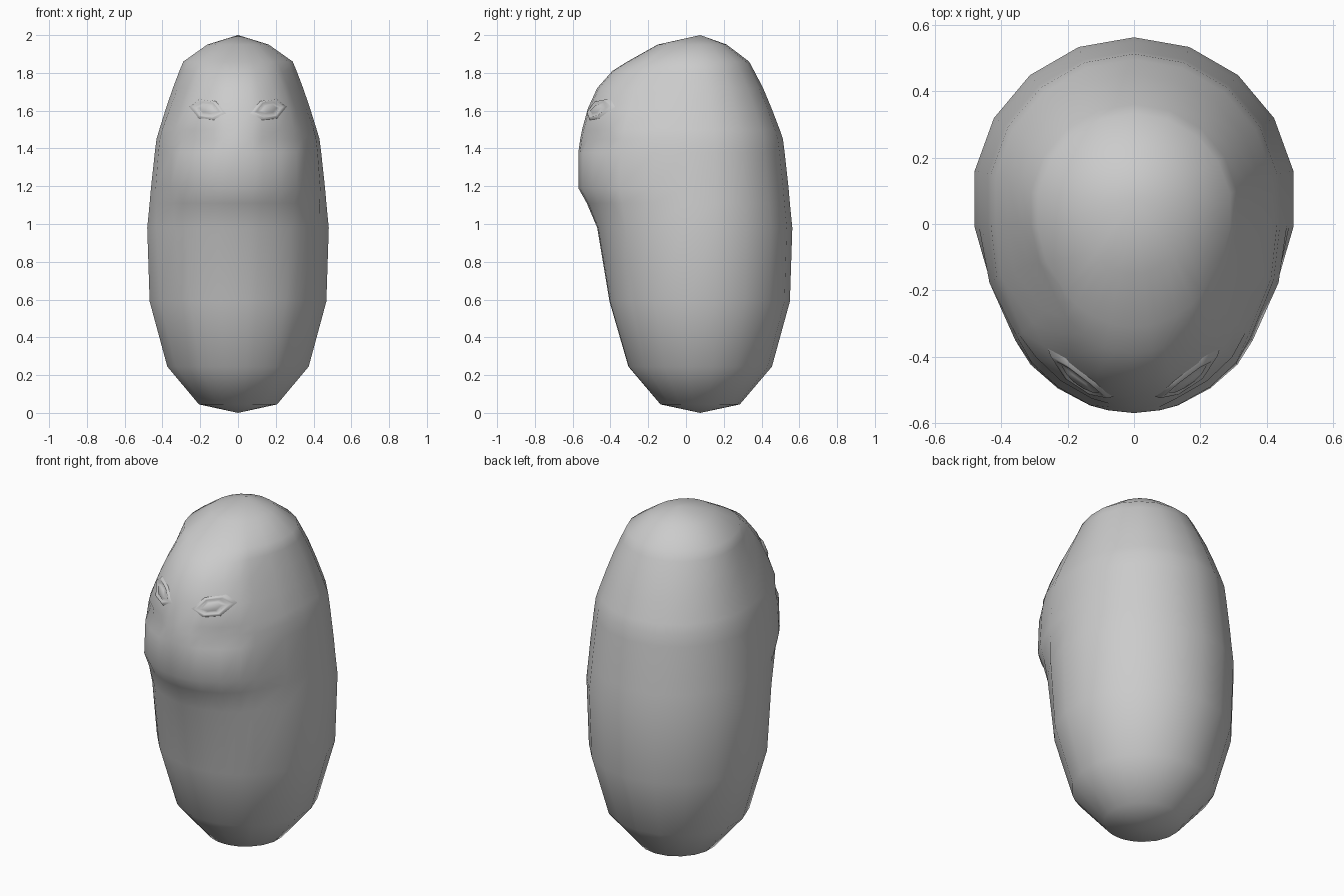
import bpy, bmesh, math
from mathutils import Vector
from mathutils.bvhtree import BVHTree

if "Cube" in bpy.data.objects:
    bpy.data.objects.remove(bpy.data.objects["Cube"], do_unlink=True)

grey = bpy.data.materials.new("plain_grey")
grey.use_nodes = True
COLOUR = (0.6, 0.6, 0.6, 1)
grey.diffuse_color = COLOUR
grey.node_tree.nodes["Principled BSDF"].inputs["Base Color"].default_value = COLOUR


def finish(name, bm):
    bmesh.ops.recalc_face_normals(bm, faces=bm.faces)
    mesh = bpy.data.meshes.new(name)
    bm.to_mesh(mesh)
    mesh.materials.append(grey)
    mesh.polygons.foreach_set("use_smooth", [True] * len(mesh.polygons))
    ob = bpy.data.objects.new(name, mesh)
    bpy.context.collection.objects.link(ob)
    return ob


def bridge(bm, a, b):
    n = len(a)
    for i in range(n):
        bm.faces.new((a[i], a[(i + 1) % n], b[(i + 1) % n], b[i]))


# Body rings: height, radius, centre y, front y, narrowness of the face bulge
RINGS = [
    (0.045, 0.21, 0.075, -0.135, 1), (0.245, 0.38, 0.075, -0.305, 1),
    (0.59, 0.475, 0.075, -0.405, 1), (0.98, 0.488, 0.075, -0.47, 1),
    (1.11, 0.475, 0.075, -0.525, 1), (1.19, 0.468, 0.075, -0.57, 1),
    (1.38, 0.447, 0.075, -0.57, 1), (1.45, 0.438, 0.075, -0.56, 1),
    (1.5, 0.423, 0.073, -0.55, 1), (1.61, 0.388, 0.066, -0.52, 1.2),
    (1.72, 0.35, 0.058, -0.47, 1.4), (1.81, 0.315, 0.046, -0.39, 1.4),
    (1.86, 0.294, 0.04, -0.31, 1), (1.95, 0.165, 0.05, -0.15, 1),
]
# Columns on one side, angle from the front: share of the face bulge
HALF = {0: 1, 7: 0.98, 12: 0.95, 22: 0.83, 32: 0.68, 40: 0.5, 60: 0.2,
        80: 0, 100: 0, 120: 0, 140: 0, 160: 0, 180: 0}
columns = list(HALF) + [-a for a in reversed(HALF) if 0 < a < 180]

bm = bmesh.new()
loops = []
for z, r, cy, front, narrow in RINGS:
    extra = (cy - r) - front
    loop = []
    for a in columns:
        rad = r + extra * HALF[abs(a)] ** narrow
        if z == 1.45 and 12 <= abs(a) <= 32:      # hollow beside the nose
            rad -= 0.018
        t = math.radians(a)
        loop.append(bm.verts.new((rad * math.sin(t), cy - rad * math.cos(t), z)))
    loops.append(loop)
for a, b in zip(loops, loops[1:]):
    bridge(bm, a, b)
for loop, z in ((loops[0], 0), (loops[-1], 2)):
    pole = bm.verts.new((0, 0.075, z))
    for i in range(len(loop)):
        bm.faces.new((loop[i], loop[(i + 1) % len(loop)], pole))
bmesh.ops.recalc_face_normals(bm, faces=bm.faces)
surface = BVHTree.FromBMesh(bm)
finish("body", bm)

# Eyes: almond hexagons laid on the face, rim raised, groove, then eyeball
ALMOND = [(-0.1, -0.02), (-0.035, -0.055), (0.05, -0.045),
          (0.1, 0.015), (0.045, 0.06), (-0.045, 0.045)]
LIDS = [(1.05, -0.004), (0.85, 0.01), (0.72, 0.009), (0.6, 0.002), (0.4, 0.01)]


def on_face(x, z, lift):
    hit, normal, _, _ = surface.ray_cast(Vector((x, -2, z)), Vector((0, 1, 0)))
    return hit + normal * lift


for side, label in ((1, "left"), (-1, "right")):
    bm = bmesh.new()
    rings = []
    for scale, lift in LIDS:
        rings.append([bm.verts.new(on_face(side * (0.16 + u * scale), 1.605 + v * scale, lift))
                      for u, v in ALMOND])
    for a, b in zip(rings, rings[1:]):
        bridge(bm, a, b)
    bm.faces.new(rings[-1])
    # An open shell: face it outwards explicitly
    eye = finish(label + "_eye", bm)
    if sum(p.normal.y * p.area for p in eye.data.polygons) > 0:
        eye.data.flip_normals()
